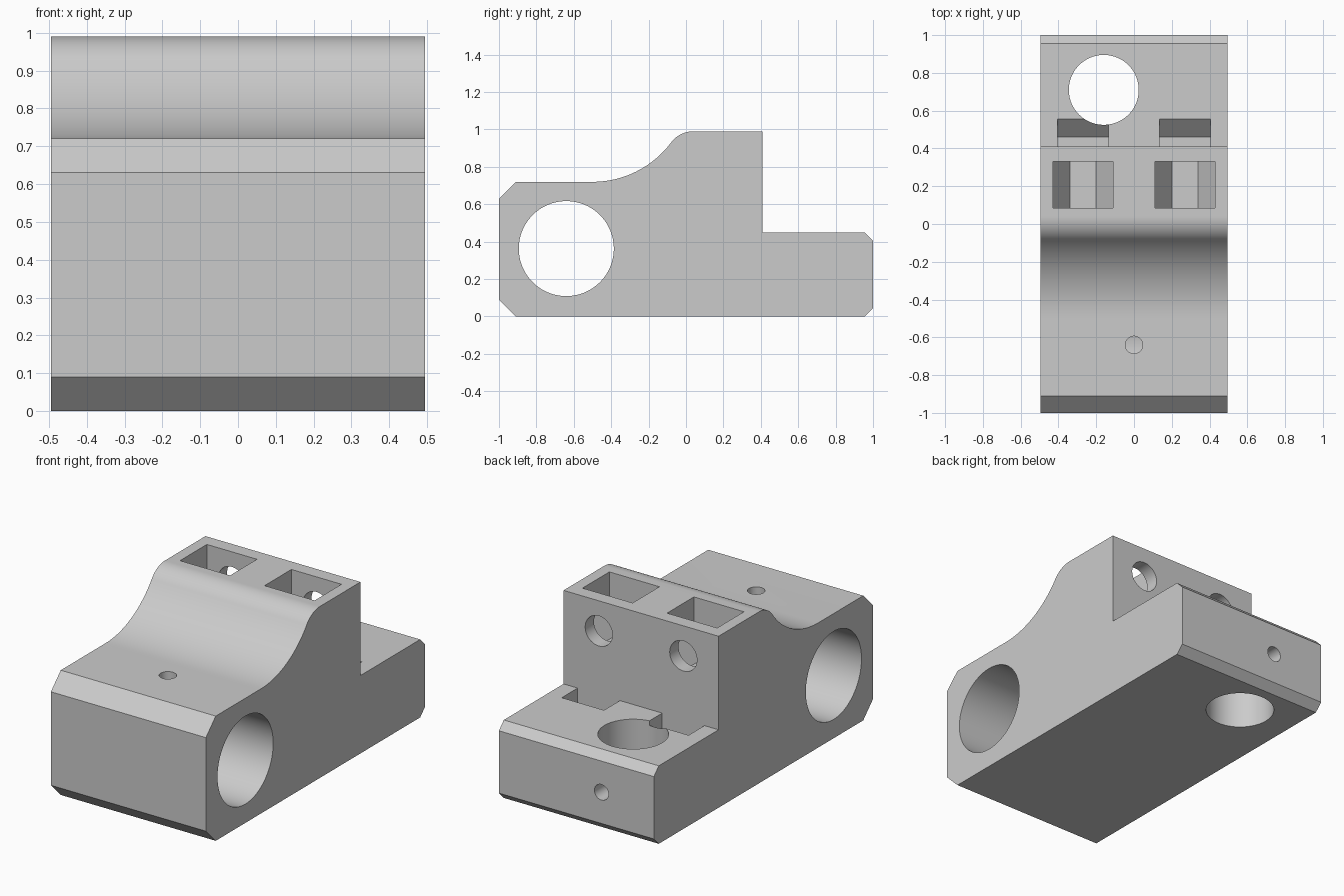
import bpy, bmesh, math
from mathutils import Matrix, Vector

old = bpy.data.objects.get("Cube")
if old:
    bpy.data.objects.remove(old, do_unlink=True)

grey = bpy.data.materials.new("plain grey")
grey.use_nodes = True
colour = (0.6, 0.6, 0.6, 1)
grey.diffuse_color = colour
grey.node_tree.nodes["Principled BSDF"].inputs["Base Color"].default_value = colour

HALF = 0.495      # half width of the block
HOLE_X = -0.16    # post hole and its set screw
BOLT_X = 0.27     # clamp bolts, mirrored


def make_object(name, bm):
    bmesh.ops.recalc_face_normals(bm, faces=bm.faces)
    mesh = bpy.data.meshes.new(name)
    bm.to_mesh(mesh)
    bm.free()
    mesh.materials.append(grey)
    ob = bpy.data.objects.new(name, mesh)
    bpy.context.collection.objects.link(ob)
    return ob


def prism(name, points, direction):
    """Extrude a closed outline of 3D points."""
    bm = bmesh.new()
    face = bm.faces.new([bm.verts.new(p) for p in points])
    geom = bmesh.ops.extrude_face_region(bm, geom=[face])["geom"]
    verts = [g for g in geom if isinstance(g, bmesh.types.BMVert)]
    bmesh.ops.translate(bm, verts=verts, vec=direction)
    return make_object(name, bm)


def rod(name, start, end, radius, sides=96):
    """Cylinder between two points."""
    a, b = Vector(start), Vector(end)
    turn = (b - a).to_track_quat('Z', 'Y').to_matrix().to_4x4()
    bm = bmesh.new()
    bmesh.ops.create_cone(bm, cap_ends=True, segments=sides, radius1=radius,
                          radius2=radius, depth=(b - a).length,
                          matrix=Matrix.Translation((a + b) / 2) @ turn)
    return make_object(name, bm)


def arc(cy, cz, r, start, end, steps=24):
    angles = [math.radians(start + (end - start) * i / steps) for i in range(steps + 1)]
    return [(cy + r * math.cos(t), cz + r * math.sin(t)) for t in angles]


# Body: side profile with a tangent S curve between the two upper levels
bend = math.degrees(2 * math.atan(0.5))
crest = arc(0.04, 0.84, 0.15, 90, 90 + bend)
hollow = arc(-0.5, 1.245, 0.525, bend - 90, -90)
profile = [(-1, 0.09), (-0.91, 0), (0.955, 0), (1, 0.045), (1, 0.405), (0.955, 0.45),
           (0.41, 0.45), (0.41, 0.99)] + crest + hollow[1:] + [(-0.91, 0.72), (-1, 0.63)]
body = prism("clamp_block", [(-HALF, y, z) for y, z in profile], (2 * HALF, 0, 0))

# Holes: cross bore, post hole and the two small screw holes
cutters = [
    rod("cross_bore", (-0.7, -0.64, 0.363), (0.7, -0.64, 0.363), 0.254, 128),
    rod("post_hole", (HOLE_X, 0.71, -0.2), (HOLE_X, 0.71, 0.7), 0.185),
    rod("top_screw_hole", (0, -0.64, 0.4), (0, -0.64, 0.9), 0.046, 48),
    rod("rear_screw_hole", (HOLE_X, 0.75, 0.225), (HOLE_X, 1.2, 0.225), 0.045, 48),
]

# Nut pockets, bolt holes and ramped reliefs on each side
half_nut = [(0.16, 1.1), (0.16, 0.816), (0.068, 0.676)]
nut = half_nut + [(-x, z) for x, z in reversed(half_nut)]
relief = [(0.41, 0.45), (0.41, 0.36), (0.46, 0.36), (0.555, 0.45), (0.555, 0.5), (0.41, 0.5)]
for side in (-1, 1):
    x = side * BOLT_X
    cutters += [
        prism("nut_pocket", [(x + dx, 0.085, z) for dx, z in nut], (0, 0.245, 0)),
        rod("bolt_hole", (x, 0.2, 0.816), (x, 0.6, 0.816), 0.087, 64),
        prism("relief", [(x - 0.135, y, z) for y, z in relief], (0.27, 0, 0)),
    ]

bpy.ops.object.select_all(action='DESELECT')
bpy.context.view_layer.objects.active = body
body.select_set(True)
for cutter in cutters:
    cutter.hide_render = True
    mod = body.modifiers.new(cutter.name, 'BOOLEAN')
    mod.operation = 'DIFFERENCE'
    mod.solver = 'EXACT'
    mod.object = cutter
    bpy.ops.object.modifier_apply(modifier=mod.name)
    bpy.data.objects.remove(cutter, do_unlink=True)

bpy.ops.object.shade_smooth_by_angle(angle=math.radians(25))
